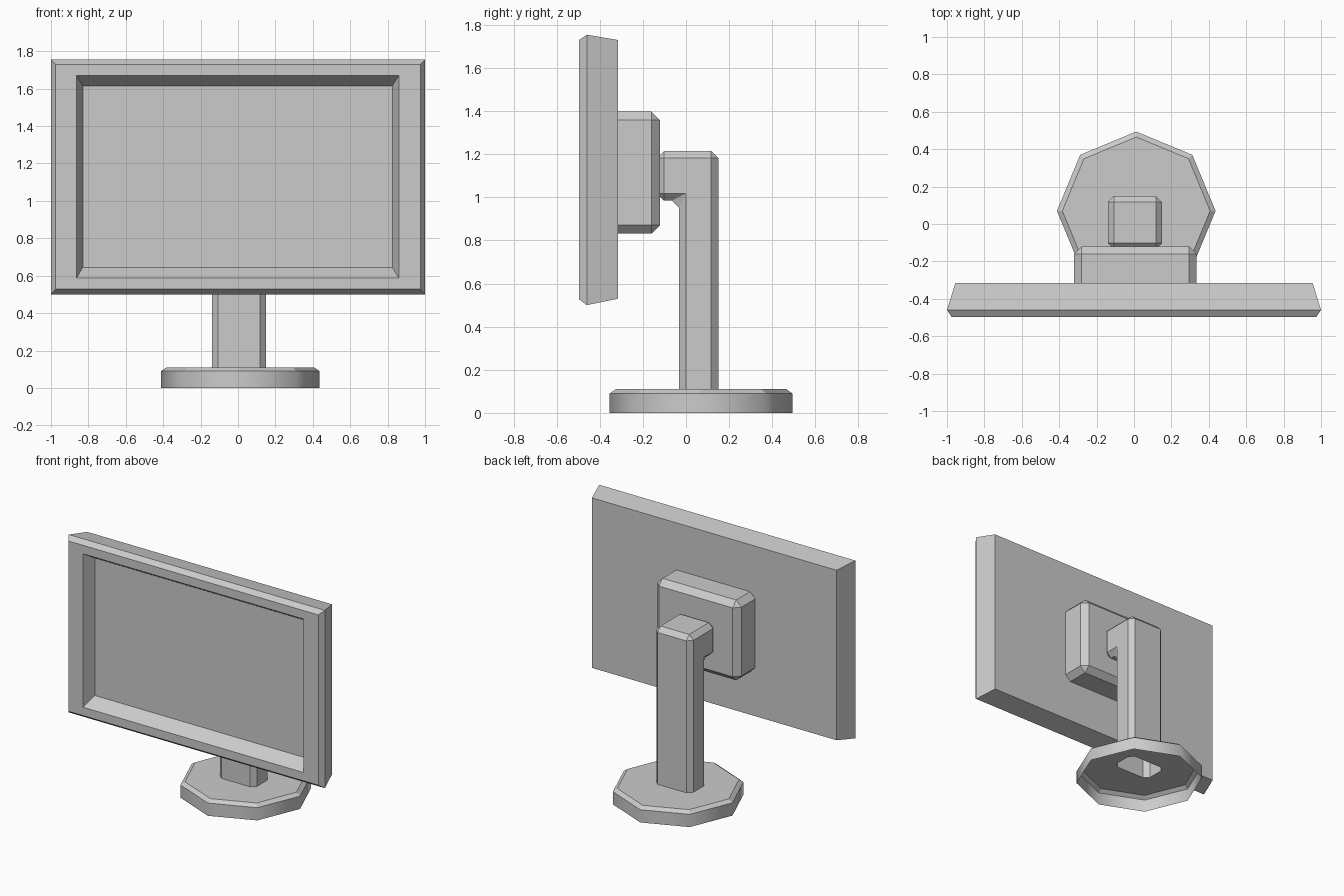
import bpy, bmesh, math

if "Cube" in bpy.data.objects:
    bpy.data.objects.remove(bpy.data.objects["Cube"])


def finish(name, bm):
    bmesh.ops.recalc_face_normals(bm, faces=bm.faces[:])
    me = bpy.data.meshes.new(name)
    bm.to_mesh(me)
    bm.free()
    ob = bpy.data.objects.new(name, me)
    bpy.context.collection.objects.link(ob)
    return ob


def loft(name, loops, cap=False, smooth_band=None):
    """Skin successive loops with equal point counts, optionally capping both ends."""
    bm = bmesh.new()
    rings = [[bm.verts.new(p) for p in loop] for loop in loops]
    n = len(rings[0])
    for k, (a, b) in enumerate(zip(rings, rings[1:])):
        for i in range(n):
            j = (i + 1) % n
            f = bm.faces.new((a[i], a[j], b[j], b[i]))
            f.smooth = k == smooth_band
    if cap:
        bm.faces.new(rings[0])
        bm.faces.new(rings[-1])
    return finish(name, bm)


def bevelled_prism(name, profile, x0, x1, bevel, is_open):
    """Extrude a y-z profile along x, remove the open end, chamfer all other edges."""
    bm = bmesh.new()
    f = bm.faces.new([bm.verts.new((x0, y, z)) for y, z in profile])
    ext = bmesh.ops.extrude_face_region(bm, geom=[f])
    vs = [g for g in ext["geom"] if isinstance(g, bmesh.types.BMVert)]
    bmesh.ops.translate(bm, verts=vs, vec=(x1 - x0, 0, 0))
    if not f.is_valid or len(bm.faces) < len(profile) + 2:
        bmesh.ops.holes_fill(bm, edges=bm.edges[:], sides=0)
    ends = [f for f in bm.faces if all(is_open(v.co) for v in f.verts)]
    bmesh.ops.delete(bm, geom=ends, context='FACES')
    bmesh.ops.recalc_face_normals(bm, faces=bm.faces[:])
    edges = [e for e in bm.edges if not e.is_boundary]
    bmesh.ops.bevel(bm, geom=edges, offset=bevel, offset_type='OFFSET',
                    segments=1, profile=0.5, affect='EDGES')
    return finish(name, bm)


def rect(x0, x1, z0, z1, y):
    return [(x0, y, z0), (x1, y, z0), (x1, y, z1), (x0, y, z1)]


# Screen housing: tapered back, chamfered rim, bezel and recessed panel
loft("screen", [
    rect(-0.955, 0.955, 0.53, 1.73, -0.315),
    rect(-1.0, 1.0, 0.50, 1.755, -0.46),
    rect(-0.975, 0.975, 0.528, 1.73, -0.497),
    rect(-0.863, 0.86, 0.587, 1.67, -0.497),
    rect(-0.83, 0.825, 0.645, 1.615, -0.41),
], cap=True)

# Mounting block on the back of the screen
YB = -0.315
bevelled_prism("mount_block", [(YB, 0.832), (-0.12, 0.832), (-0.12, 1.398), (YB, 1.398)],
               -0.32, 0.335, 0.04, lambda c: c.y < YB + 0.001)

# Stand post with its short forward arm
X0, X1, Y0, Y1, TOP, B = -0.14, 0.15, -0.033, 0.15, 0.11, 0.033
bevelled_prism("stand_post", [(Y1, TOP), (Y1, 1.215), (-0.135, 1.215),
                              (-0.135, 0.985), (Y0, 0.985), (Y0, TOP)],
               X0, X1, B, lambda c: c.z < TOP + 0.001)


# Octagonal base: hollow underneath, open where the post joins
def octagon(r, z):
    return [(0.012 + r * math.cos(i * math.pi / 4), 0.07 + r * math.sin(i * math.pi / 4), z)
            for i in range(8)]


post_hole = [(X1, Y0 + B, TOP), (X1, Y1 - B, TOP), (X1 - B, Y1, TOP), (X0 + B, Y1, TOP),
             (X0, Y1 - B, TOP), (X0, Y0 + B, TOP), (X0 + B, Y0, TOP), (X1 - B, Y0, TOP)]
loft("stand_base", [octagon(0.424, 0), octagon(0.424, 0.09), octagon(0.395, TOP), post_hole],
     smooth_band=0)
